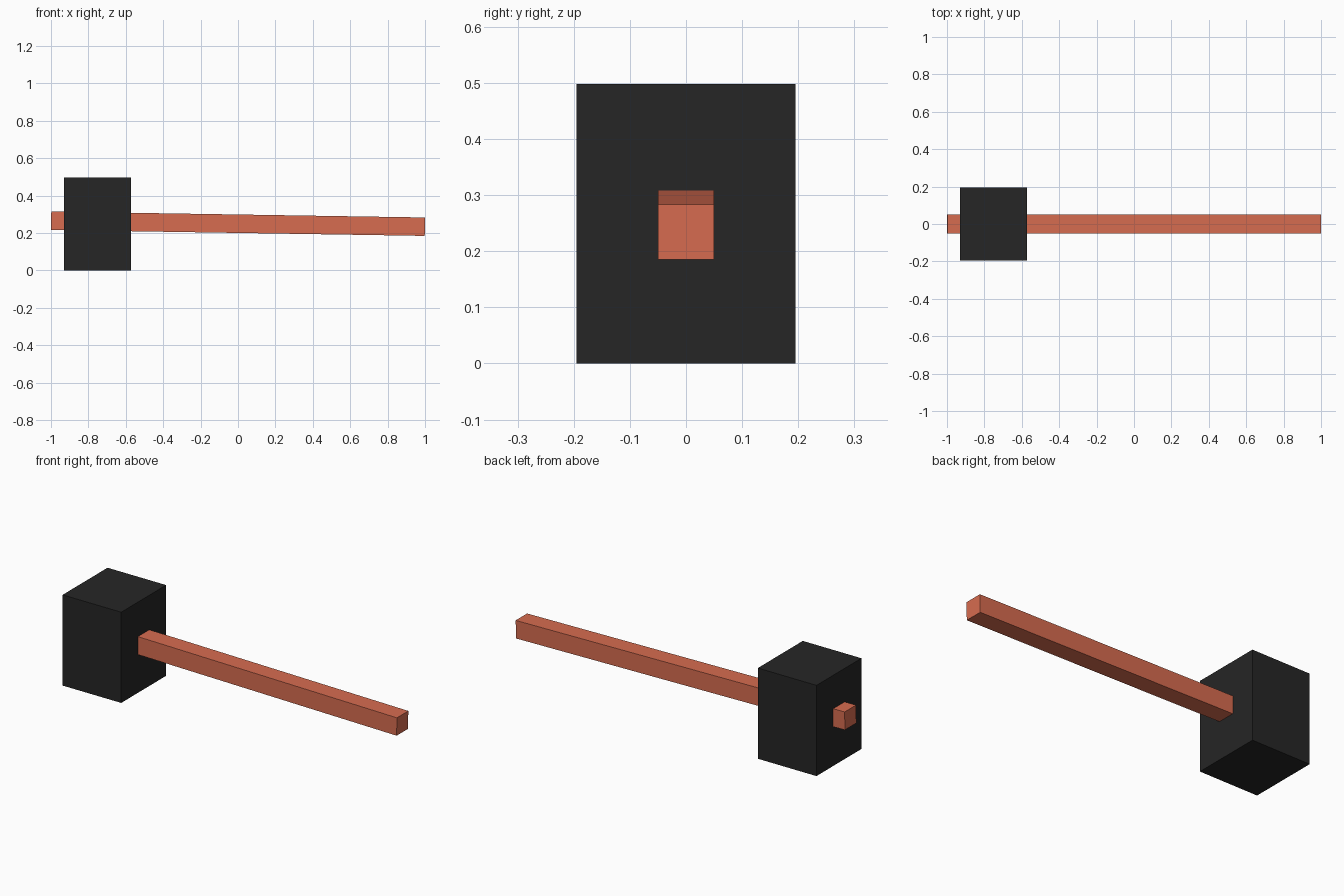
import bpy
import math

if "Cube" in bpy.data.objects:
    bpy.data.objects.remove(bpy.data.objects["Cube"])


def box(name, size, centre, colour, tilt=0.0):
    """Add a coloured box, tilted about the y axis."""
    bpy.ops.mesh.primitive_cube_add(size=1, location=centre, rotation=(0, tilt, 0))
    obj = bpy.context.object
    obj.name = name
    obj.scale = size
    bpy.ops.object.transform_apply(location=False, rotation=False, scale=True)
    mat = bpy.data.materials.new(name + "_colour")
    mat.diffuse_color = colour
    mat.use_nodes = True
    mat.node_tree.nodes["Principled BSDF"].inputs["Base Color"].default_value = mat.diffuse_color
    obj.data.materials.append(mat)
    return obj


# Heavy block head
box("mallet_head", (0.356, 0.39, 0.498), (-0.751, 0, 0.249), (0.019, 0.019, 0.019, 1))

# Slightly drooping square handle, passing right through the head
box("handle", (1.9985, 0.099, 0.0985), (0, 0, 0.25), (0.68, 0.15, 0.08, 1),
    tilt=math.atan(0.0159))
